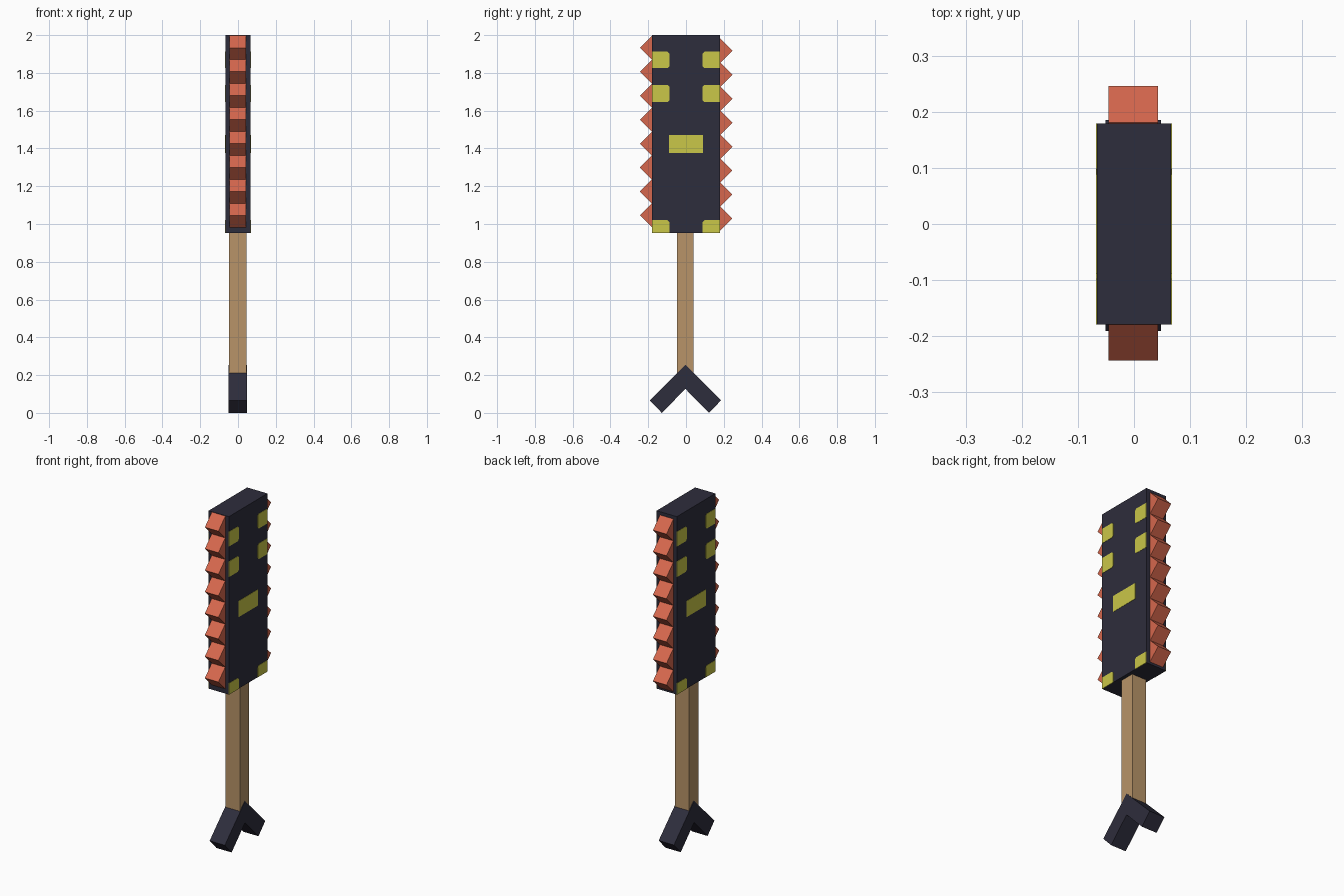
import bpy, bmesh, math
from mathutils import Matrix

if "Cube" in bpy.data.objects:
    bpy.data.objects.remove(bpy.data.objects["Cube"])


def material(name, rgb):
    m = bpy.data.materials.new(name)
    m.diffuse_color = (*rgb, 1)
    m.use_nodes = True
    m.node_tree.nodes["Principled BSDF"].inputs["Base Color"].default_value = m.diffuse_color
    return m


NAVY = material("dark navy", (0.027, 0.026, 0.045))
WOOD = material("tan wood", (0.479, 0.296, 0.138))
CORAL = material("coral red", (0.672, 0.136, 0.074))
YELLOW = material("mustard yellow", (0.591, 0.571, 0.065))


def finish(name, bm, mat):
    bmesh.ops.recalc_face_normals(bm, faces=bm.faces)
    mesh = bpy.data.meshes.new(name)
    bm.to_mesh(mesh)
    bm.free()
    mesh.materials.append(mat)
    obj = bpy.data.objects.new(name, mesh)
    bpy.context.collection.objects.link(obj)
    return obj


def box(name, lo, hi, mat):
    bm = bmesh.new()
    size = [b - a for a, b in zip(lo, hi)]
    mid = [(a + b) / 2 for a, b in zip(lo, hi)]
    bmesh.ops.create_cube(bm, size=1, matrix=Matrix.Translation(mid) @ Matrix.Diagonal((*size, 1)))
    return finish(name, bm, mat)


def extrude_x(name, outline, x0, x1, mat):
    """Prism from a (y, z) outline, running from x0 to x1."""
    bm = bmesh.new()
    face = bm.faces.new([bm.verts.new((x0, y, z)) for y, z in outline])
    new = bmesh.ops.extrude_face_region(bm, geom=[face])["geom"]
    bmesh.ops.translate(bm, vec=(x1 - x0, 0, 0),
                        verts=[v for v in new if isinstance(v, bmesh.types.BMVert)])
    return finish(name, bm, mat)


# Flat head and wooden handle
HX, HY, HZ = 0.066, 0.179, 0.953
box("head", (-HX, -HY, HZ), (HX, HY, 2.0), NAVY)
box("handle", (-0.047, -0.047, 0.17), (0.045, 0.04, HZ), WOOD)

# Forked foot: a mitred pair of square bars
half = [(0.0, 0.254), (0.188, 0.066), (0.125, 0.0), (0.0, 0.127)]
outline = half + [(-y, z) for y, z in reversed(half[1:3])]
outline = [(y - 0.003, z) for y, z in outline]
extrude_x("forked_foot", outline, -0.051, 0.048, NAVY)

# Rows of cubes turned on edge form the teeth
TOOTH = 0.0915
for side, y, top in (("front", -0.179, 1.933), ("back", 0.181, 1.917)):
    for i in range(8):
        bm = bmesh.new()
        place = (Matrix.Translation((-0.001, y, top - i * 0.1268))
                 @ Matrix.Rotation(math.radians(45), 4, 'X')
                 @ Matrix.Diagonal((0.088, TOOTH, TOOTH, 1)))
        bmesh.ops.create_cube(bm, size=1, matrix=place)
        finish(f"{side}_tooth_{i + 1}", bm, CORAL)

# Thin yellow plates on both broad faces
C = 0.01
for side, sx in (("right", 1), ("left", -1)):
    x0, x1 = sx * (HX - 0.002), sx * (HX + 0.0015)
    extrude_x(f"{side}_centre_plate",
              [(-0.09, 1.375), (0.09, 1.375), (0.09, 1.47), (-0.09, 1.47)], x0, x1, YELLOW)
    for end, sy in (("front", -1), ("back", 1)):
        for level, z0, z1 in (("upper", 1.825, 1.912), ("middle", 1.645, 1.737),
                              ("lower", HZ, 1.02)):
            cut = 0 if level == "lower" else C
            corners = [(HY, z0), (0.088 + cut, z0)]
            if cut:
                corners.append((0.088, z0 + cut))
            corners += [(0.088, z1 - C), (0.088 + C, z1), (HY, z1)]
            extrude_x(f"{side}_{end}_{level}_plate",
                      [(sy * y, z) for y, z in corners], x0, x1, YELLOW)
